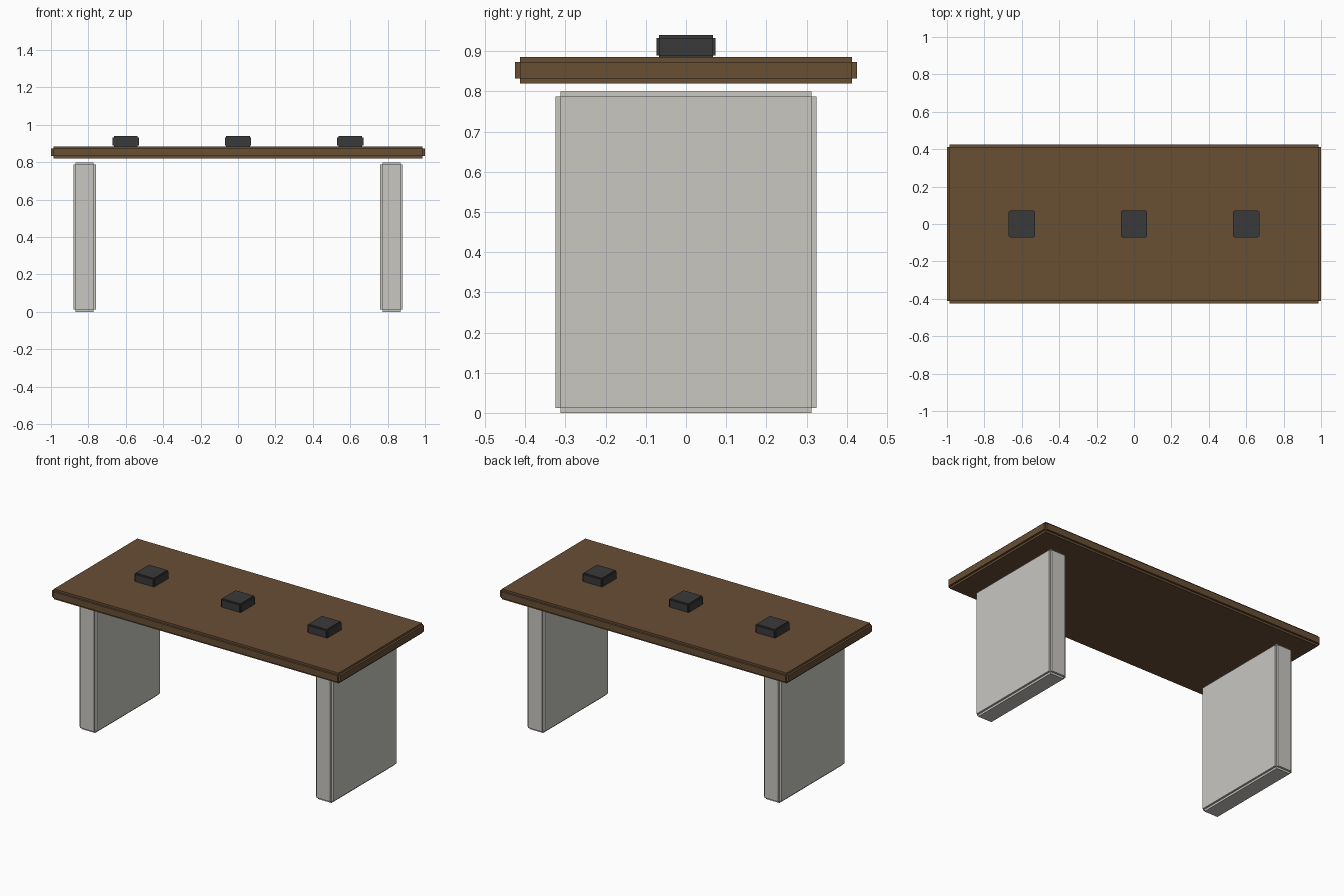
import bpy, bmesh
from mathutils import Matrix

if "Cube" in bpy.data.objects:
    bpy.data.objects.remove(bpy.data.objects["Cube"])


def material(name, rgb):
    m = bpy.data.materials.new(name)
    lin = [(c / 255 / 12.92 if c < 11 else ((c / 255 + 0.055) / 1.055) ** 2.4) for c in rgb]
    m.diffuse_color = (*lin, 1)
    m.use_nodes = True
    m.node_tree.nodes["Principled BSDF"].inputs["Base Color"].default_value = m.diffuse_color
    return m


wood = material("brown wood", (104, 78, 52))
stone = material("pale grey", (200, 199, 193))
dark = material("charcoal", (58, 58, 58))


def stepped_slab(name, centre, size, step, mat):
    """Three crossing boxes, each full length on one axis, giving notched edges."""
    bm = bmesh.new()
    for axis in range(3):
        dims = [s if i == axis else s - 2 * step for i, s in enumerate(size)]
        bmesh.ops.create_cube(bm, size=1, matrix=Matrix.Diagonal((*dims, 1)))
    me = bpy.data.meshes.new(name)
    bm.to_mesh(me)
    bm.free()
    me.materials.append(mat)
    ob = bpy.data.objects.new(name, me)
    ob.location = centre
    bpy.context.collection.objects.link(ob)


# Table top, floating just above the legs
stepped_slab("table_top", (0, 0, 0.8525), (2, 0.85, 0.065), 0.0125, wood)

# Slab legs
for side, x in (("left", -0.82), ("right", 0.82)):
    stepped_slab(f"{side}_leg", (x, 0, 0.4), (0.12, 0.65, 0.8), 0.0125, stone)

# Small blocks on the top
for side, x in (("left", -0.6), ("middle", 0), ("right", 0.6)):
    stepped_slab(f"{side}_block", (x, 0, 0.911), (0.14, 0.147, 0.058), 0.0068, dark)
